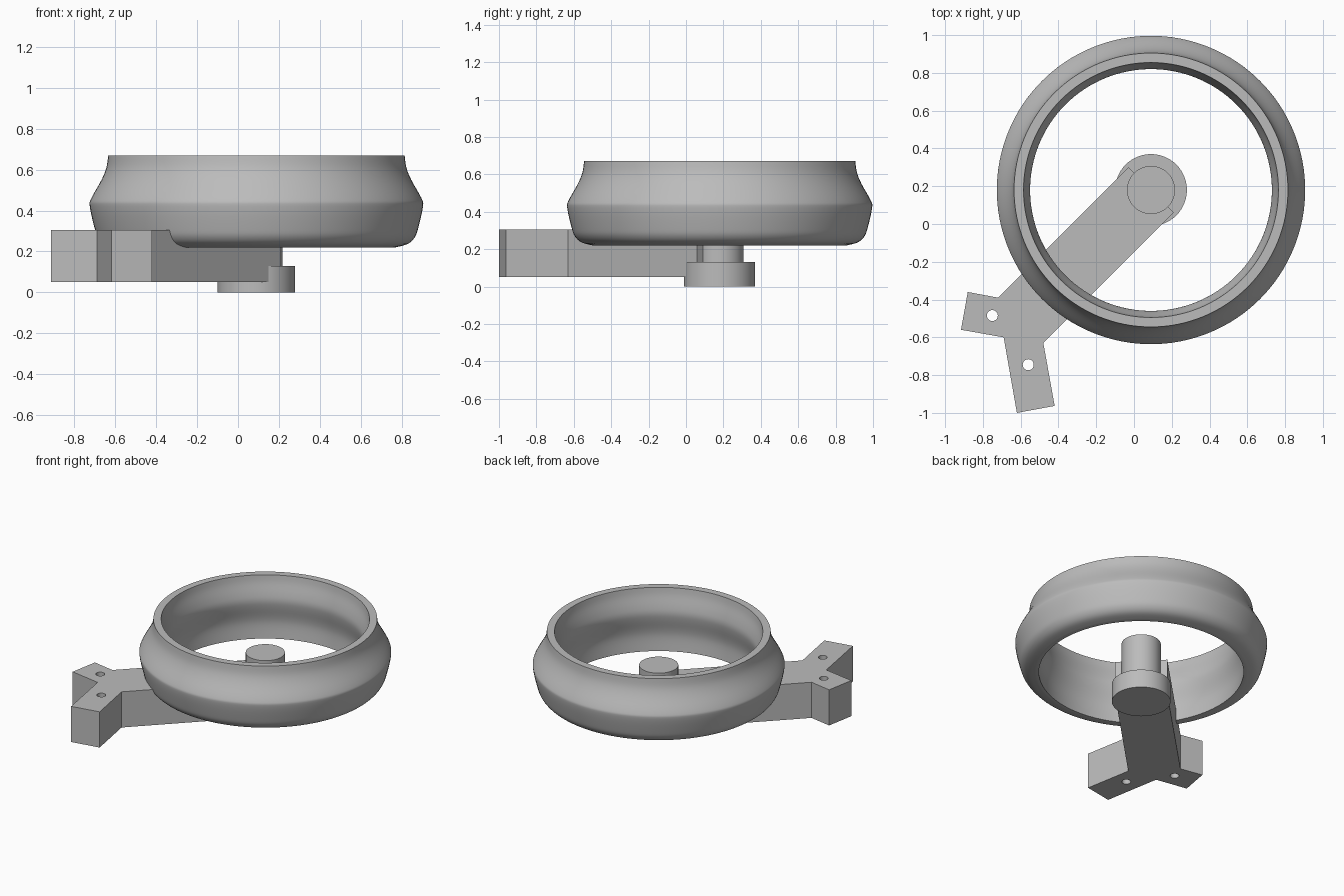
import bpy
import bmesh
import math

cube = bpy.data.objects.get("Cube")
if cube:
    bpy.data.objects.remove(cube, do_unlink=True)

HUB = (0.09, 0.18)

grey = bpy.data.materials.new("plain_grey")
grey.use_nodes = True
grey.diffuse_color = (0.5, 0.5, 0.5, 1)
grey.node_tree.nodes["Principled BSDF"].inputs["Base Color"].default_value = (0.5, 0.5, 0.5, 1)


def finish(name, bm, location=(0, 0, 0), smooth=True):
    bmesh.ops.recalc_face_normals(bm, faces=bm.faces[:])
    mesh = bpy.data.meshes.new(name)
    bm.to_mesh(mesh)
    bm.free()
    mesh.materials.append(grey)
    obj = bpy.data.objects.new(name, mesh)
    bpy.context.collection.objects.link(obj)
    obj.location = location
    bpy.ops.object.select_all(action="DESELECT")
    obj.select_set(True)
    bpy.context.view_layer.objects.active = obj
    if smooth:
        bpy.ops.object.shade_smooth_by_angle(angle=math.radians(32))
    return obj


def lathe(name, profile, closed, steps=128):
    """Spin a (radius, height) profile around the hub axis."""
    bm = bmesh.new()
    verts = [bm.verts.new((r, 0, z)) for r, z in profile]
    pairs = list(zip(verts, verts[1:]))
    if closed:
        pairs.append((verts[-1], verts[0]))
    edges = [bm.edges.new(p) for p in pairs]
    bmesh.ops.spin(bm, geom=verts + edges, cent=(0, 0, 0), axis=(0, 0, 1),
                   angle=math.tau, steps=steps, use_duplicate=False)
    bmesh.ops.remove_doubles(bm, verts=bm.verts[:], dist=0.0005)
    return finish(name, bm, (*HUB, 0))


def smooth_path(points, cuts=4):
    """Catmull-Rom interpolation of a short list of points."""
    pts = [points[0], *points, points[-1]]
    out = []
    for a, b, c, d in zip(pts, pts[1:], pts[2:], pts[3:]):
        for i in range(cuts):
            t = i / cuts
            out.append(tuple(
                0.5 * (2 * q + (r - p) * t + (2 * p - 5 * q + 4 * r - s) * t * t
                       + (3 * q - p - 3 * r + s) * t ** 3)
                for p, q, r, s in zip(a, b, c, d)))
    return out + [points[-1]]


# Flared ring: bulging outside, waisted inside
outside = smooth_path([(0.68, 0.22), (0.74, 0.237), (0.775, 0.27), (0.793, 0.32),
                       (0.815, 0.42), (0.808, 0.46), (0.758, 0.55),
                       (0.734, 0.61), (0.725, 0.67)])
inside = smooth_path([(0.675, 0.67), (0.667, 0.62), (0.648, 0.55), (0.64, 0.50),
                      (0.646, 0.45), (0.665, 0.37), (0.67, 0.31), (0.663, 0.22)])
lathe("ring", outside + inside, closed=True)

# Stepped hub: wide foot below, narrow post above
lathe("hub", [(0, 0), (0.19, 0), (0.19, 0.13), (0.127, 0.13), (0.127, 0.43), (0, 0.43)],
      closed=False, steps=64)

# Diagonal arm with a forked end
outline = [(-0.03, 0.30), (-0.72, -0.39), (-0.88, -0.36), (-0.916, -0.56),
           (-0.69, -0.60), (-0.62, -1.0), (-0.42, -0.963), (-0.48, -0.63), (0.21, 0.06)]
bm = bmesh.new()
face = bm.faces.new([bm.verts.new((x, y, 0.05)) for x, y in outline])
lift = bmesh.ops.extrude_face_region(bm, geom=[face])["geom"]
bmesh.ops.translate(bm, vec=(0, 0, 0.255),
                    verts=[v for v in lift if isinstance(v, bmesh.types.BMVert)])
arm = finish("forked_arm", bm, smooth=False)

# Bolt holes through the fork
for x, y in [(-0.75, -0.485), (-0.56, -0.745)]:
    bm = bmesh.new()
    bmesh.ops.create_cone(bm, cap_ends=True, segments=32, radius1=0.029, radius2=0.029, depth=1)
    cutter = finish("hole_cutter", bm, (x, y, 0.2), smooth=False)
    cutter.hide_render = True
    cut = arm.modifiers.new("bolt_hole", "BOOLEAN")
    cut.operation = "DIFFERENCE"
    cut.solver = "EXACT"
    cut.object = cutter
    bpy.context.view_layer.objects.active = arm
    bpy.ops.object.modifier_apply(modifier=cut.name)
    bpy.data.objects.remove(cutter, do_unlink=True)

bpy.ops.object.select_all(action="DESELECT")
arm.select_set(True)
bpy.context.view_layer.objects.active = arm
bpy.ops.object.shade_smooth_by_angle(angle=math.radians(32))
